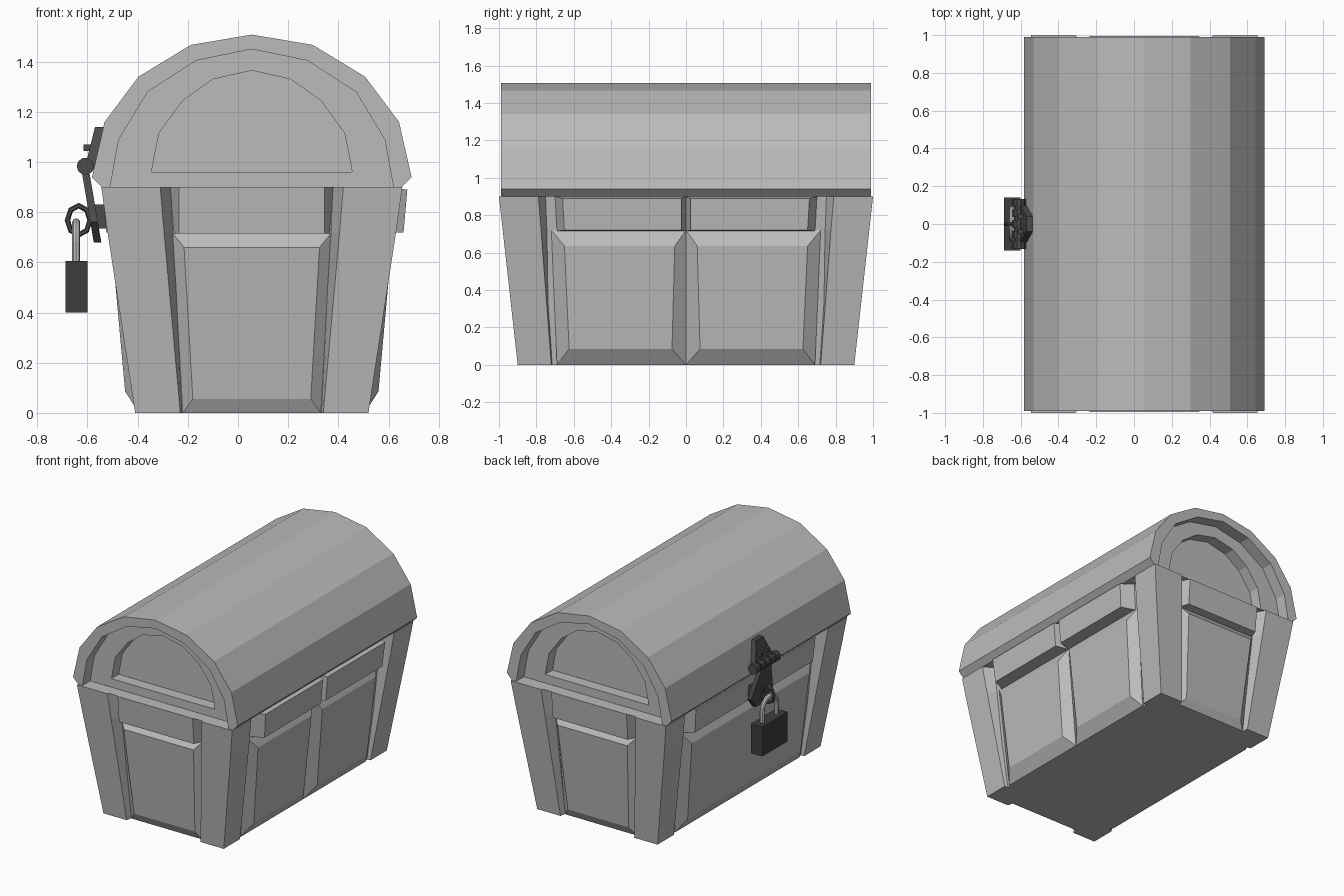
import bpy, bmesh, math
from mathutils import Vector

if "Cube" in bpy.data.objects:
    bpy.data.objects.remove(bpy.data.objects["Cube"])

CX = 0.055  # centre line of the chest body


def material(name, v):
    m = bpy.data.materials.new(name)
    m.diffuse_color = (v, v, v, 1)
    m.use_nodes = True
    m.node_tree.nodes["Principled BSDF"].inputs["Base Color"].default_value = m.diffuse_color
    return m


GREY = material("chest_grey", 0.5)
IRON = material("dark_iron", 0.07)
BLACK = material("padlock_black", 0.045)
STEEL = material("steel", 0.55)


def finish(name, bm, mat):
    bmesh.ops.recalc_face_normals(bm, faces=bm.faces)
    me = bpy.data.meshes.new(name)
    bm.to_mesh(me)
    bm.free()
    me.materials.append(mat)
    ob = bpy.data.objects.new(name, me)
    bpy.context.collection.objects.link(ob)
    return ob


def loft(name, loops, mat, closed=False):
    """Skin a series of equal point loops; cap the ends, or join last to first."""
    bm = bmesh.new()
    rings = [[bm.verts.new(p) for p in lp] for lp in loops]
    n = len(rings[0])
    pairs = list(zip(rings, rings[1:]))
    if closed:
        pairs.append((rings[-1], rings[0]))
    else:
        bm.faces.new(rings[0])
        bm.faces.new(rings[-1])
    for a, b in pairs:
        for i in range(n):
            j = (i + 1) % n
            bm.faces.new((a[i], a[j], b[j], b[i]))
    return finish(name, bm, mat)


def box(name, x, y, z, mat):
    return loft(name, [[(x[0], y[0], h), (x[1], y[0], h), (x[1], y[1], h), (x[0], y[1], h)] for h in z], mat)


def rod(name, x, z, r, y0, y1, mat, n=10):
    ring = [(x + r * math.cos(2 * math.pi * i / n), z + r * math.sin(2 * math.pi * i / n)) for i in range(n)]
    return loft(name, [[(a, y, b) for a, b in ring] for y in (y0, y1)], mat)


# ---- body core
loft("body_core", [[(CX + sx * hx, sy * hy, z) for sx, sy in ((-1, -1), (1, -1), (1, 1), (-1, 1))]
                   for z, hx, hy in ((0, 0.44, 0.86), (0.9, 0.53, 0.925))], GREY)

# ---- tapered corner posts: z, outer x, outer y, inner x, inner y, side slope
LEVELS = ((0, 0.465, 0.90, 0.285, 0.72, 0.015),
          (0.72, 0.575, 0.98, 0.35, 0.775, 0.04),
          (0.9, 0.60, 1.0, 0.365, 0.79, 0.045))
for sx in (-1, 1):
    for sy in (-1, 1):
        loops = []
        for z, X, Y, xi, yi, b in LEVELS:
            foot = ((X, Y), (xi, Y), (xi - b, Y - 0.08), (xi - b, yi - b), (X - 0.08, yi - b), (X, yi))
            loops.append([(CX + sx * px, sy * py, z) for px, py in foot])
        loft("corner_post", loops, GREY)


def raised(name, side, s, z, u_base, u_face, z_face, out_base, out_face):
    """Raised bevelled panel. u values are (low bottom, high bottom, high top, low top)."""
    def place(u, h, o):
        return (CX + s * o, u, h) if side == "x" else (CX + u, s * o, h)

    def loop(us, zs, outs):
        return [place(us[0], zs[0], outs[0]), place(us[1], zs[0], outs[0]),
                place(us[2], zs[1], outs[1]), place(us[3], zs[1], outs[1])]
    back = (out_base[0] - 0.03, out_base[1] - 0.03)
    loft(name, [loop(u_base, z, back), loop(u_base, z, out_base), loop(u_face, z_face, out_face)], GREY)


# ---- short ends: one panel and one rail each
for s in (-1, 1):
    raised("end_panel", "y", s, (0, 0.715), (-0.275, 0.275, 0.315, -0.315), (-0.235, 0.235, 0.27, -0.27),
           (0.055, 0.66), (0.862, 0.914), (0.89, 0.955))
    raised("end_rail", "y", s, (0.715, 0.9), (-0.31, 0.31, 0.325, -0.325), (-0.29, 0.29, 0.29, -0.29),
           (0.716, 0.9), (0.913, 0.927), (0.978, 0.994))

# ---- right side: two panels and two rails
for lo in (True, False):
    def span(a, b, c, d):
        return (-a, -b, -c, -d) if lo else (b, a, d, c)
    raised("side_panel", "x", 1, (0, 0.72), span(0.69, 0, 0, 0.72), span(0.625, 0.075, 0.06, 0.65),
           (0.085, 0.635), (0.45, 0.513), (0.505, 0.555))
    raised("side_rail", "x", 1, (0.715, 0.9), span(0.69, 0, 0, 0.70), span(0.65, 0.025, 0.025, 0.66),
           (0.72, 0.89), (0.512, 0.532), (0.605, 0.62))

# ---- left (lock) side: one wide panel and rail
raised("lock_side_panel", "x", -1, (0, 0.72), (-0.69, 0.69, 0.72, -0.72), (-0.625, 0.625, 0.65, -0.65),
       (0.085, 0.635), (0.45, 0.513), (0.505, 0.555))
raised("lock_side_rail", "x", -1, (0.715, 0.9), (-0.69, 0.69, 0.70, -0.70), (-0.65, 0.65, 0.66, -0.66),
       (0.72, 0.89), (0.512, 0.532), (0.58, 0.594))


# ---- barrel lid: half profiles mirrored about the centre line
def arch(half):
    return [(CX - x, z) for x, z in half] + [(CX + x, z) for x, z in half[-2::-1]]


OUTER = arch([(0.597, 0.9), (0.637, 0.94), (0.587, 1.16), (0.452, 1.34), (0.243, 1.467), (0, 1.508)])
MID = arch([(0.565, 0.9), (0.562, 0.915), (0.53, 1.09), (0.415, 1.28), (0.22, 1.405), (0, 1.45)])
INNER = arch([(0.4, 0.96), (0.385, 1.04), (0.37, 1.115), (0.275, 1.245), (0.155, 1.33), (0, 1.365)])

E1, E2, E3 = 0.99, 0.905, 0.825


def at(profile, y):
    return [(x, y, z) for x, z in profile]


# one skin: outer shell, end frame, first step, second step, end face
loft("barrel_lid", [at(INNER, -E3), at(INNER, -E2), at(MID, -E2), at(MID, -E1), at(OUTER, -E1),
                    at(OUTER, E1), at(MID, E1), at(MID, E2), at(INNER, E2), at(INNER, E3)], GREY)


# ---- hasp: tapered plate on the lid, hinge barrel, swinging strap
def plate(name, outline, front, thick):
    loft(name, [[(front(z) + d, y, z) for y, z in outline] for d in (0, thick)], IRON)


plate("hasp_lid_plate", ((-0.11, 0.97), (0.11, 0.97), (0.04, 1.14), (-0.04, 1.14)),
      lambda z: -0.62 + (z - 0.94) * 0.25, 0.04)
plate("hasp_strap", ((-0.055, 0.95), (0.055, 0.95), (0.12, 0.76), (0.05, 0.68), (-0.05, 0.68), (-0.12, 0.76)),
      lambda z: -0.575 - (z - 0.68) * 0.17, 0.03)
rod("hinge_barrel", -0.608, 0.983, 0.028, -0.13, 0.13, IRON)
for i in range(5):
    y = -0.112 + i * 0.056
    rod("hinge_knuckle", -0.608, 0.983, 0.035, y - 0.02, y + 0.02, IRON)
for y in (-0.04, 0.04):
    box("plate_rivet", (-0.615, -0.585), (y - 0.012, y + 0.012), (1.045, 1.07), IRON)

# ---- staple holding the padlock
box("staple_base", (-0.575, -0.52), (-0.07, 0.07), (0.735, 0.83), IRON)
loops = []
for i in range(8):
    a = 2 * math.pi * i / 8
    loops.append([(-0.635 + (0.045 + 0.011 * math.cos(b)) * math.cos(a), 0.011 * math.sin(b),
                   0.768 + (0.058 + 0.011 * math.cos(b)) * math.sin(a))
                  for b in [2 * math.pi * k / 6 for k in range(6)]])
loft("staple_ring", loops, IRON, closed=True)

# ---- padlock body and shackle
box("padlock_body", (-0.688, -0.6), (-0.14, 0.14), (0.4, 0.605), BLACK)
path = [(-0.08, 0.59)] + [(-0.08 * math.cos(math.pi * i / 10), 0.68 + 0.08 * math.sin(math.pi * i / 10))
                          for i in range(11)] + [(0.08, 0.59)]
loops = []
for i, (y, z) in enumerate(path):
    p, q = path[max(i - 1, 0)], path[min(i + 1, len(path) - 1)]
    t = Vector((0, q[0] - p[0], q[1] - p[1])).normalized()
    nrm = Vector((0, -t.z, t.y))
    loops.append([Vector((-0.645, y, z)) + 0.016 * (math.cos(b) * Vector((1, 0, 0)) + math.sin(b) * nrm)
                  for b in [2 * math.pi * k / 8 for k in range(8)]])
loft("padlock_shackle", loops, STEEL)
